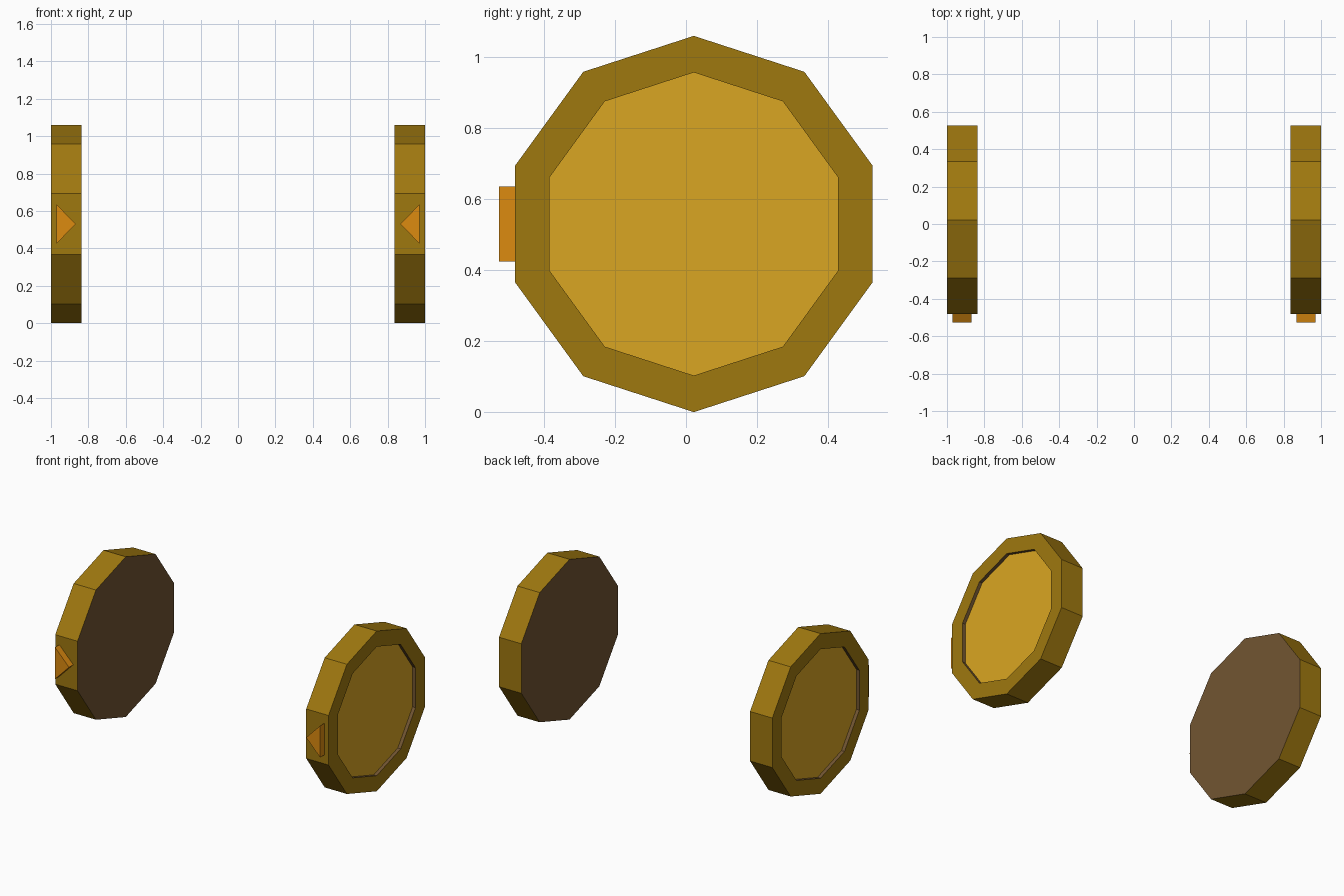
import bpy
import bmesh
from math import sin, cos, pi

cube = bpy.data.objects.get("Cube")
if cube:
    bpy.data.objects.remove(cube, do_unlink=True)


def material(name, rgb):
    """Flat material from 8-bit display colour, stored as linear."""
    color = [((c / 255 + 0.055) / 1.055) ** 2.4 for c in rgb] + [1]
    mat = bpy.data.materials.new(name)
    mat.use_nodes = True
    mat.diffuse_color = color
    mat.node_tree.nodes["Principled BSDF"].inputs["Base Color"].default_value = color
    return mat


rim_gold = material("dark gold", (159, 120, 15))
pad_gold = material("bright gold", (218, 166, 34))
brown = material("brown", (114, 85, 50))
orange = material("orange", (220, 139, 16))

SIDES = 10
RADIUS = 0.53
PAD_RADIUS = 0.427
CENTER_Y, CENTER_Z = 0.022, 0.53
INNER_X, OUTER_X, PAD_X = 0.837, 1.0, 0.978


def loft(name, rings, band_slots, cap_slots, mats):
    """Join equal rings of points into a closed, flat-shaded solid."""
    bm = bmesh.new()
    loops = [[bm.verts.new(p) for p in ring] for ring in rings]
    for a, b, slot in zip(loops, loops[1:], band_slots):
        for i in range(len(a)):
            j = (i + 1) % len(a)
            bm.faces.new((a[i], a[j], b[j], b[i])).material_index = slot
    for ring, slot in zip((loops[0], loops[-1]), cap_slots):
        bm.faces.new(ring).material_index = slot
    bmesh.ops.recalc_face_normals(bm, faces=bm.faces)
    mesh = bpy.data.meshes.new(name)
    bm.to_mesh(mesh)
    bm.free()
    for mat in mats:
        mesh.materials.append(mat)
    obj = bpy.data.objects.new(name, mesh)
    bpy.context.collection.objects.link(obj)
    return obj


def decagon(x, radius):
    angles = [2 * pi * i / SIDES for i in range(SIDES)]
    return [(x, CENTER_Y + radius * sin(a), CENTER_Z + radius * cos(a)) for a in angles]


for side, s in (("left", 1), ("right", -1)):
    # Disc: brown inner face, gold rim, recessed bright pad on the outer face
    loft(side + "_disc",
         [decagon(s * INNER_X, RADIUS), decagon(s * OUTER_X, RADIUS),
          decagon(s * OUTER_X, PAD_RADIUS), decagon(s * PAD_X, PAD_RADIUS)],
         (0, 0, 1), (1, 2), (rim_gold, brown, pad_gold))

    # Triangular pointer on the front edge, aimed inwards
    triangle = ((0.97, 0.425), (0.97, 0.635), (0.868, 0.53))
    loft(side + "_pointer",
         [[(s * x, y, z) for x, z in triangle] for y in (-0.527, -0.475)],
         (0,), (0, 0), (orange,))
